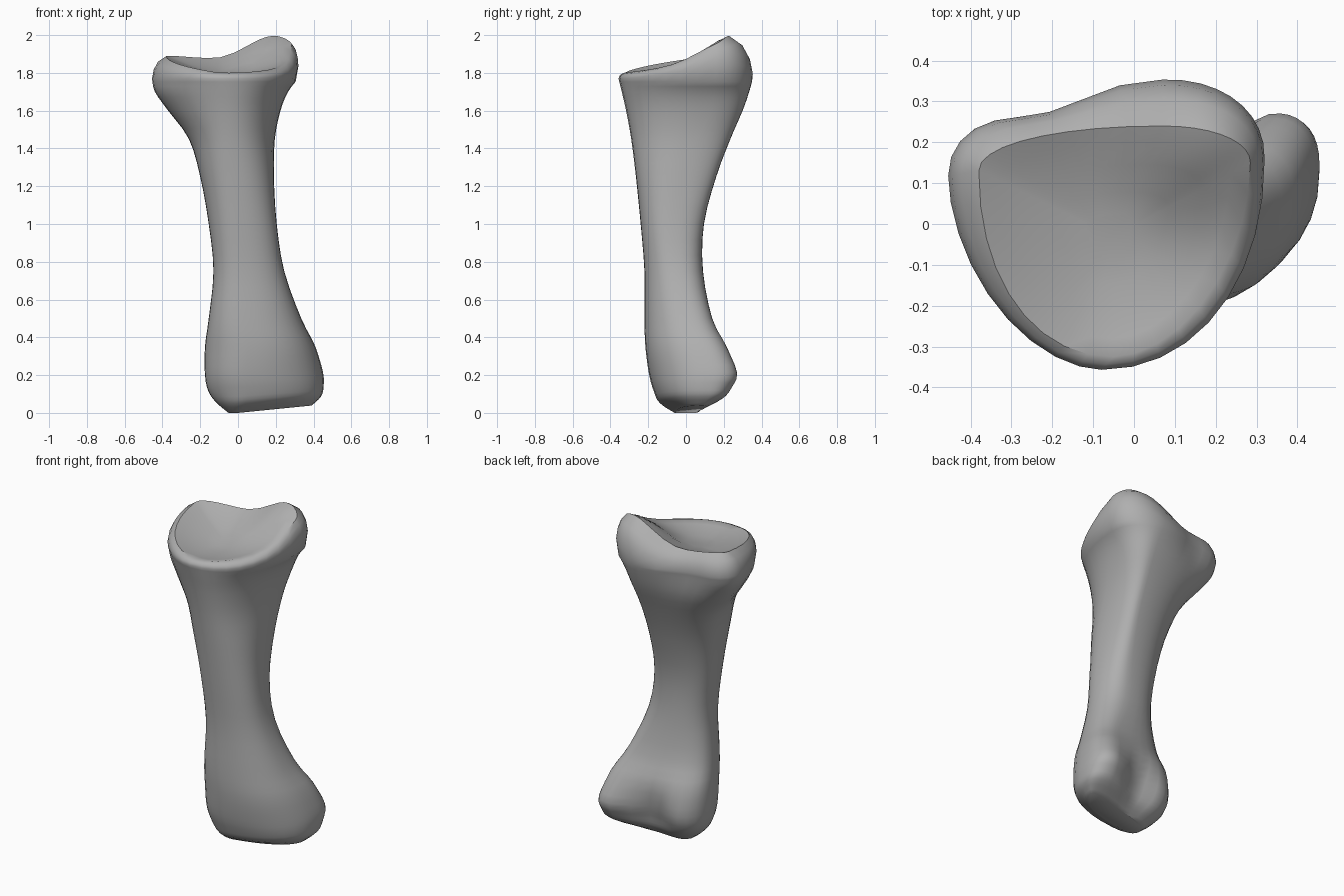
import bpy
import bmesh
from math import sin, cos, pi, exp

cube = bpy.data.objects.get("Cube")
if cube:
    bpy.data.objects.remove(cube)

SIDES = 36

# Cross-sections up the bone: height, then the (x, y) of the
# rightmost, frontmost, leftmost and backmost points
SECTIONS = [
    (0.0, -.05, -.01, 0, -.06, .39, .09, .27, .11),
    (.05, -.11, 0, .04, -.14, .44, .12, .33, .2),
    (.11, -.155, .02, .05, -.17, .453, .13, .33, .245),
    (.2, -.175, .02, .04, -.195, .45, .14, .33, .275),
    (.35, -.175, .02, .05, -.215, .41, .1, .28, .22),
    (.5, -.155, -.03, .03, -.22, .335, .02, .22, .14),
    (.75, -.13, -.06, .02, -.22, .245, -.05, .1, .09),
    (1, -.155, -.05, 0, -.24, .205, -.08, .09, .095),
    (1.25, -.2, -.03, -.02, -.265, .19, -.04, .1, .16),
    (1.45, -.26, .04, -.04, -.29, .195, .06, .1, .235),
    (1.6, -.37, .09, -.05, -.317, .225, .13, .1, .3),
    (1.7, -.44, .11, -.06, -.34, .265, .15, .09, .335),
    (1.77, -.455, .12, -.08, -.357, .32, .16, .07, .355),
]
# Edge of the socket on top, in the same order but without a height
RIM = (-.38, .13, -.05, -.325, .285, .15, .07, .24)

# Roundness of each quarter: back left, back right, front right, front left.
# Below one is boxier than an ellipse, above one is slimmer.
KNUCKLE_ROUND = (.83, .87, 1, .87)
SHAFT_ROUND = (.8, .87, .87, .87)
HEAD_ROUND = (.92, .92, 1.12, .95)
RIM_ROUND = (.95, .95, .94, 1.08)


def mix(a, b, t):
    t = min(max(t, 0), 1)
    return [p + (q - p) * t for p, q in zip(a, b)]


def roundness(z):
    lower = mix(KNUCKLE_ROUND, SHAFT_ROUND, z / .4)
    return mix(lower, HEAD_ROUND, (z - 1.35) / .4)


def outline(extremes, powers):
    """Closed outline of four rounded quarters through the extremes."""
    rx, ry, fx, fy, lx, ly, bx, by = extremes
    points = []
    for i in range(SIDES):
        a = 2 * pi * i / SIDES
        c, s = cos(a), sin(a)
        power = powers[4 * i // SIDES]
        mid_x = bx if s > 0 else fx
        mid_y = ly if c > 0 else ry
        reach_x = lx - mid_x if c > 0 else rx - mid_x
        reach_y = by - mid_y if s > 0 else fy - mid_y
        points.append((mid_x + reach_x * abs(c) ** power,
                       mid_y + reach_y * abs(s) ** power))
    return points


def blend(a, b, c, d, t):
    """Smooth curve between b and c."""
    return b + t * ((c - a) + t * ((2 * a - 5 * b + 4 * c - d)
                    + t * (3 * (b - c) + d - a))) / 2


def shaft_point(x, y, z):
    """Carve the hollows at the back and tilt the lower end."""
    if y > 0:
        groove = exp(-((x - .11) / .13) ** 2 - ((z - .14) / .2) ** 2)
        dent = exp(-((x + .22) / .15) ** 2 - ((z - 1.78) / .17) ** 2)
        y -= y * (.43 * groove + .16 * dent)
    if z < .3 and x > 0:
        z += .1 * x * (1 - z / .3)
    return x, y, z


def rim_height(x, y):
    """Socket edge: low in front, peaked at the back left."""
    peak = exp(-((x - .19) ** 2 + (y - .21) ** 2) / .037)
    return 1.8 + .12 * (y + .33) + .13 * peak + .12 * max(0, -x - .1)


bm = bmesh.new()
rings = []


def add_ring(points):
    rings.append([bm.verts.new(p) for p in points])


# Shaft with both flared ends
last = len(SECTIONS) - 1
for k in range(last):
    group = [SECTIONS[min(max(k + o, 0), last)] for o in (-1, 0, 1, 2)]
    for step in range(3):
        z, *ext = [blend(*column, step / 3) for column in zip(*group)]
        add_ring([shaft_point(x, y, z) for x, y in outline(ext, roundness(z))])

# Widest ring of the head, raised on the left
top_z, *top_ext = SECTIONS[-1]
outer = []
for x, y in outline(top_ext, HEAD_ROUND):
    x, y, z = shaft_point(x, y, top_z)
    outer.append((x, y, z + .4 * max(0, x) * (y + .36)))
add_ring(outer)

# Rounded shoulder up to the socket edge
inner = outline(RIM, RIM_ROUND)
for inward, rise in ((.12, .4), (.42, .75), (1, 1)):
    ring = []
    for (ox, oy, oz), (ix, iy) in zip(outer, inner):
        ring.append((ox + (ix - ox) * inward, oy + (iy - oy) * inward,
                     oz + (rim_height(ix, iy) - oz) * rise))
    add_ring(ring)

# Hollow socket
CX, CY = -.05, -.03
for r in (.85, .65, .4, .2):
    ring = []
    for ix, iy in inner:
        x, y = CX + (ix - CX) * r, CY + (iy - CY) * r
        ring.append((x, y, rim_height(x, y) - .05 * (1 - r * r)))
    add_ring(ring)

for low, high in zip(rings, rings[1:]):
    for i in range(SIDES):
        j = (i + 1) % SIDES
        bm.faces.new((low[i], low[j], high[j], high[i]))

# Close both ends
bm.faces.new(rings[0][::-1])
bm.faces.new(rings[-1])
bmesh.ops.recalc_face_normals(bm, faces=bm.faces)

mesh = bpy.data.meshes.new("bone")
bm.to_mesh(mesh)
bm.free()
bone = bpy.data.objects.new("bone", mesh)
bpy.context.collection.objects.link(bone)

grey = bpy.data.materials.new("bone grey")
grey.use_nodes = True
colour = (.43, .43, .43, 1)
grey.diffuse_color = colour
grey.node_tree.nodes["Principled BSDF"].inputs["Base Color"].default_value = colour
mesh.materials.append(grey)

bpy.ops.object.select_all(action="DESELECT")
bone.select_set(True)
bpy.context.view_layer.objects.active = bone
bpy.ops.object.shade_smooth_by_angle(angle=.7)
